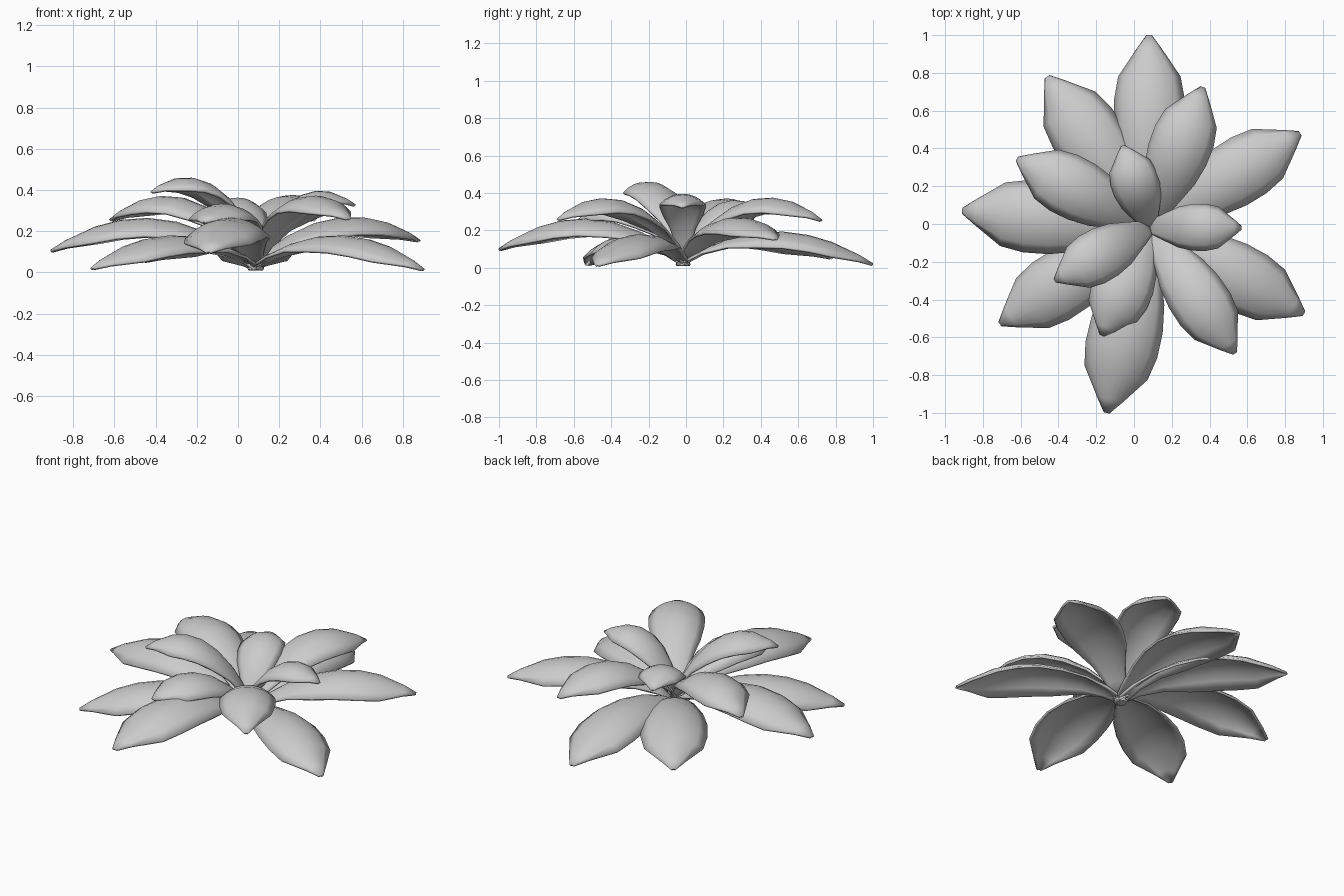
import bpy, math
from mathutils import Vector

if "Cube" in bpy.data.objects:
    bpy.data.objects.remove(bpy.data.objects["Cube"])

CENTRE = Vector((0.085, -0.015, 0))
START = -.03          # roots cross slightly past the centre
ROWS = [0, .12, .25, .4, .54, .67, .79, .93, 1]
WIDTH = [.16, .34, .58, .86, .99, 1, .88, .36, .08]
COLS = 8


def petal(name, tip_x, tip_y, tip_z, mid_z, half, steep):
    """Arched petal from the shared centre to its tip, convex on top."""
    axis = Vector((tip_x, tip_y, 0)) - CENTRE
    length = axis.length
    axis.normalize()
    side = Vector((-axis.y, axis.x, 0))
    verts, faces = [], []
    for t, w in zip(ROWS, WIDTH):
        r = START + (length - START) * t ** steep
        z = .02 * (1-t) * (1-2*t) + mid_z * 4 * t * (1-t) + tip_z * t * (2*t-1)
        hw = half * w
        for c in range(COLS + 1):
            u = 2 * c / COLS - 1
            drop = .45 * hw * abs(u) ** 2.2 * min(1, t * 3)
            p = CENTRE + axis * r + side * hw * u
            verts.append((p.x, p.y, max(z - drop, .013)))
    n = COLS + 1
    for i in range(len(ROWS) - 1):
        for c in range(COLS):
            a = i * n + c
            faces.append((a, a + n, a + n + 1, a + 1))
    me = bpy.data.meshes.new(name)
    me.from_pydata(verts, [], faces)
    me.update()
    ob = bpy.data.objects.new(name, me)
    bpy.context.collection.objects.link(ob)
    mod = ob.modifiers.new("thickness", 'SOLIDIFY')
    mod.thickness = .013
    mod.offset = -1
    bpy.context.view_layer.objects.active = ob
    bpy.ops.object.select_all(action='DESELECT')
    ob.select_set(True)
    bpy.ops.object.shade_smooth_by_angle(angle=math.radians(40))


# tip x, tip y, tip z, mid ridge z, half width, steepness at the root
outer = [
    (.08, 1.0, .025, .195, .188), (.88, .48, .16, .262, .175),
    (.90, -.475, .02, .18, .175), (-.145, -1.0, .105, .262, .195),
    (-.71, -.53, .025, .18, .18), (-.91, .07, .11, .262, .192),
    (-.46, .78, .06, .20, .188),
]
middle = [
    (.365, .725, .26, .36, .165), (.535, -.685, .265, .355, .158),
    (-.17, -.59, .25, .315, .16), (-.62, .345, .26, .355, .165),
]
inner = [
    (.57, -.02, .33, .365, .125), (-.06, .415, .30, .335, .128),
    (-.42, -.30, .395, .42, .142),
]

for layer, petals, steep in (("outer", outer, 1.0), ("middle", middle, 1.03),
                             ("inner", inner, 1.15)):
    for i, p in enumerate(petals, 1):
        petal(f"{layer}_petal_{i}", *p, steep)
